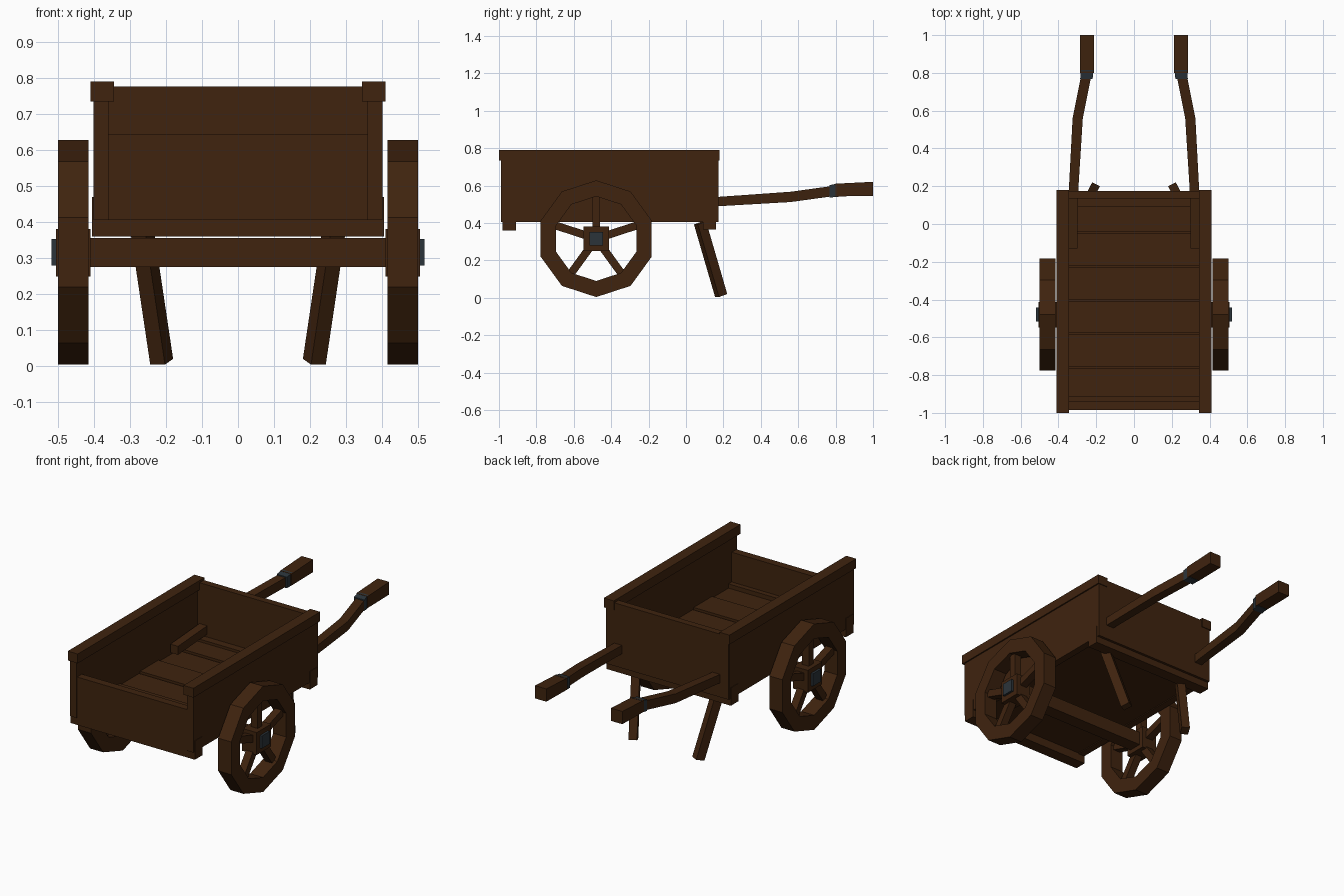
import bpy, bmesh, math
from mathutils import Vector, Matrix

if "Cube" in bpy.data.objects:
    bpy.data.objects.remove(bpy.data.objects["Cube"])


def material(name, rgb):
    m = bpy.data.materials.new(name)
    m.diffuse_color = (*rgb, 1)
    m.use_nodes = True
    m.node_tree.nodes["Principled BSDF"].inputs["Base Color"].default_value = m.diffuse_color
    return m


WOOD = material("dark_wood", (0.050, 0.017, 0.0045))
METAL = material("dark_iron", (0.024, 0.034, 0.042))


def finish(name, bm, mat=WOOD):
    bmesh.ops.recalc_face_normals(bm, faces=bm.faces)
    me = bpy.data.meshes.new(name)
    bm.to_mesh(me)
    bm.free()
    me.materials.append(mat)
    ob = bpy.data.objects.new(name, me)
    bpy.context.collection.objects.link(ob)
    return ob


def box(name, x, y, z, mat=WOOD):
    """Box from (min, max) ranges."""
    bm = bmesh.new()
    bmesh.ops.create_cube(bm, size=1)
    for v in bm.verts:
        v.co = Vector(r[0] if c < 0 else r[1] for c, r in zip(v.co, (x, y, z)))
    return finish(name, bm, mat)


def sweep(name, rings, mat=WOOD):
    """Closed solid joining successive four-point rings."""
    bm = bmesh.new()
    rs = [[bm.verts.new(p) for p in ring] for ring in rings]
    for a, b in zip(rs, rs[1:]):
        for i in range(4):
            j = (i + 1) % 4
            bm.faces.new((a[i], a[j], b[j], b[i]))
    bm.faces.new(rs[0])
    bm.faces.new(rs[-1][::-1])
    return finish(name, bm, mat)


def bar(name, start, end, side, w, t):
    """Straight bar whose width lies along the side vector."""
    a, b, s = Vector(start), Vector(end), Vector(side).normalized()
    n = (b - a).cross(s).normalized()
    corners = [(-1, -1), (1, -1), (1, 1), (-1, 1)]
    return sweep(name, [[p + s * i * w / 2 + n * j * t / 2 for i, j in corners]
                        for p in (a, b)])


def span(s, a, b):
    return tuple(sorted((s * a, s * b)))


# Cart bed: end walls, floor and planks
box("front_wall", (-0.40, 0.40), (-0.985, -0.94), (0.405, 0.645))
box("back_wall", (-0.40, 0.40), (0.135, 0.175), (0.405, 0.777))
box("floor", (-0.39, 0.39), (-0.95, 0.14), (0.41, 0.43))
planks = 6
step = 1.075 / planks
for i in range(planks):
    y0 = -0.94 + i * step
    box(f"floor_plank_{i + 1}", (-0.36, 0.36), (y0 + 0.004, y0 + step - 0.004),
        (0.425, 0.445 + 0.01 * (i % 2)))

# Cross beams under both ends, and the axle
box("front_beam", (-0.405, 0.405), (-0.98, -0.91), (0.36, 0.47))
box("back_beam", (-0.405, 0.405), (0.09, 0.16), (0.365, 0.47))
CY, CZ = -0.48, 0.316
box("axle", (-0.42, 0.42), (CY - 0.04, CY + 0.04), (0.275, 0.355))

for s, tag in ((-1, "left"), (1, "right")):
    # Side wall and its top rail
    box(tag + "_side_wall", span(s, 0.36, 0.402), (-0.99, 0.17), (0.405, 0.74))
    box(tag + "_top_rail", span(s, 0.345, 0.41), (-1.0, 0.18), (0.735, 0.79))

    # Bent shaft: centre x, y, bottom z, top z, half width
    path = [(0.325, -0.13, 0.465, 0.515, 0.025), (0.32, 0.18, 0.49, 0.54, 0.025),
            (0.298, 0.56, 0.512, 0.567, 0.027), (0.25, 0.80, 0.545, 0.60, 0.027)]
    grip = [(0.248, 0.80, 0.542, 0.61, 0.037), (0.248, 1.0, 0.545, 0.62, 0.037)]
    band = [(0.252, 0.768, 0.536, 0.602, 0.033), (0.248, 0.815, 0.540, 0.612, 0.033)]
    for part, pts, mat in (("shaft", path, WOOD), ("grip", grip, WOOD),
                           ("shaft_band", band, METAL)):
        sweep(f"{tag}_{part}", [[(s * x - w, y, lo), (s * x + w, y, lo),
                                 (s * x + w, y, hi), (s * x - w, y, hi)]
                                for x, y, lo, hi, w in pts], mat)

    # Splayed support leg
    bar(tag + "_leg", (s * 0.27, 0.075, 0.40), (s * 0.212, 0.188, 0.012),
        (0.113, s * 0.058, 0), 0.046, 0.052)

    # Ten-sided wheel rim
    bm = bmesh.new()
    rings = []
    for k in range(10):
        a = k * math.pi / 5
        rings.append([bm.verts.new((s * x, CY + r * math.sin(a), CZ + r * math.cos(a)))
                      for x, r in ((0.415, 0.312), (0.50, 0.312),
                                   (0.50, 0.226), (0.415, 0.226))])
    for k in range(10):
        a, b = rings[k], rings[(k + 1) % 10]
        for i in range(4):
            j = (i + 1) % 4
            bm.faces.new((a[i], a[j], b[j], b[i]))
    finish(tag + "_wheel_rim", bm)

    # Five spokes, square hub and iron cap
    for k in range(5):
        a = k * math.tau / 5
        d = Vector((0, math.sin(a), math.cos(a)))
        c = Vector((s * 0.457, CY, CZ))
        bar(f"{tag}_spoke_{k + 1}", c + d * 0.03, c + d * 0.235, (1, 0, 0), 0.045, 0.042)
    box(tag + "_hub", span(s, 0.41, 0.505), (CY - 0.067, CY + 0.067),
        (CZ - 0.067, CZ + 0.065))
    box(tag + "_hub_cap", span(s, 0.48, 0.518), (CY - 0.037, CY + 0.037),
        (CZ - 0.037, CZ + 0.037), METAL)
